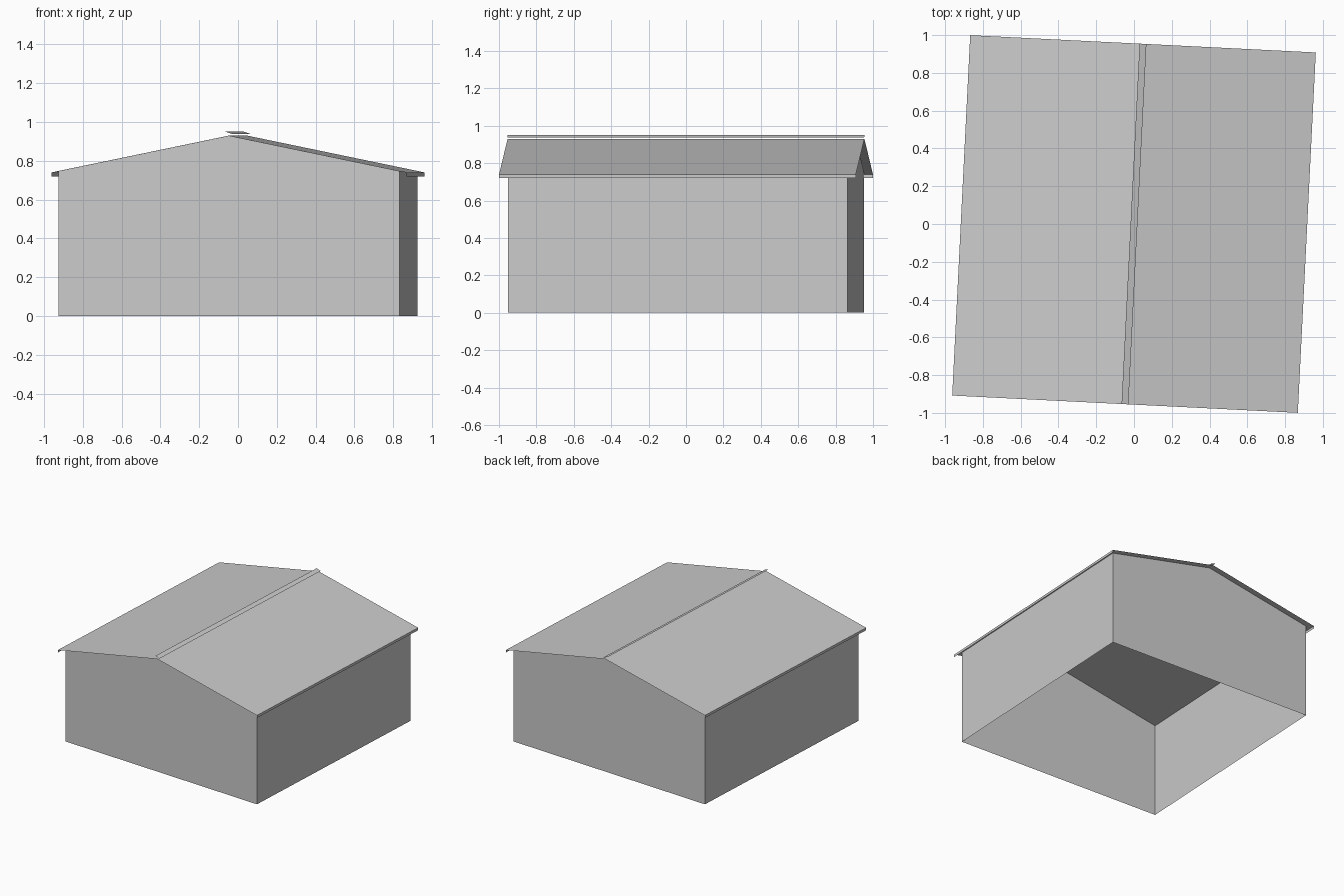
import bpy
import math

cube = bpy.data.objects.get("Cube")
if cube:
    bpy.data.objects.remove(cube, do_unlink=True)

TURN = math.radians(-2.86)         # whole building is slightly turned
WALL_X, WALL_Y = 0.88, 0.908       # half sizes of the walls
ROOF_X, ROOF_Y = 0.916, 0.955      # half sizes of the roof
EAVE, RIDGE = 0.74, 0.93
FASCIA_DROP = 0.02
WALL_TOP = RIDGE - (RIDGE - EAVE) * WALL_X / ROOF_X

grey = bpy.data.materials.new("light grey")
grey.use_nodes = True
colour = (0.6, 0.6, 0.6, 1)
grey.diffuse_color = colour
grey.node_tree.nodes["Principled BSDF"].inputs["Base Color"].default_value = colour


def sheet(name, points):
    """One flat face in building coordinates."""
    mesh = bpy.data.meshes.new(name)
    mesh.from_pydata(points, [], [range(len(points))])
    mesh.materials.append(grey)
    obj = bpy.data.objects.new(name, mesh)
    obj.rotation_euler.z = TURN
    bpy.context.collection.objects.link(obj)
    return obj


def strip(name, a, b, half_length):
    """Sheet running front to back between two (x, z) points."""
    (ax, az), (bx, bz) = a, b
    return sheet(name, [(ax, -half_length, az), (bx, -half_length, bz),
                        (bx, half_length, bz), (ax, half_length, az)])


# Side walls, roof slopes and eave boards, mirrored left and right
for side, s in (("left", 1), ("right", -1)):
    low, high = (s * WALL_X, 0), (s * WALL_X, WALL_TOP)
    eave, ridge = (s * ROOF_X, EAVE), (0, RIDGE)
    drop = (s * ROOF_X, EAVE - FASCIA_DROP)
    parts = (("side_wall", low, high, WALL_Y),
             ("roof_slope", eave, ridge, ROOF_Y),
             ("eave_board", drop, eave, ROOF_Y))
    for name, a, b, length in parts:
        if s < 0:                   # keep faces pointing outward
            a, b = b, a
        # outward is +x for the left side when the lower point comes second
        strip(f"{side}_{name}", b, a, length)

# Gable end walls, open underneath
for end, s in (("front", -1), ("back", 1)):
    y = s * WALL_Y
    outline = [(-WALL_X, 0), (WALL_X, 0), (WALL_X, WALL_TOP),
               (0, RIDGE), (-WALL_X, WALL_TOP)]
    if s > 0:
        outline.reverse()
    sheet(f"{end}_gable_wall", [(x, y, z) for x, z in outline])

# Ridge flashing: a narrow tilted sheet just above the ridge
strip("ridge_flashing", (-0.018, 0.95), (0.018, 0.938), ROOF_Y)
